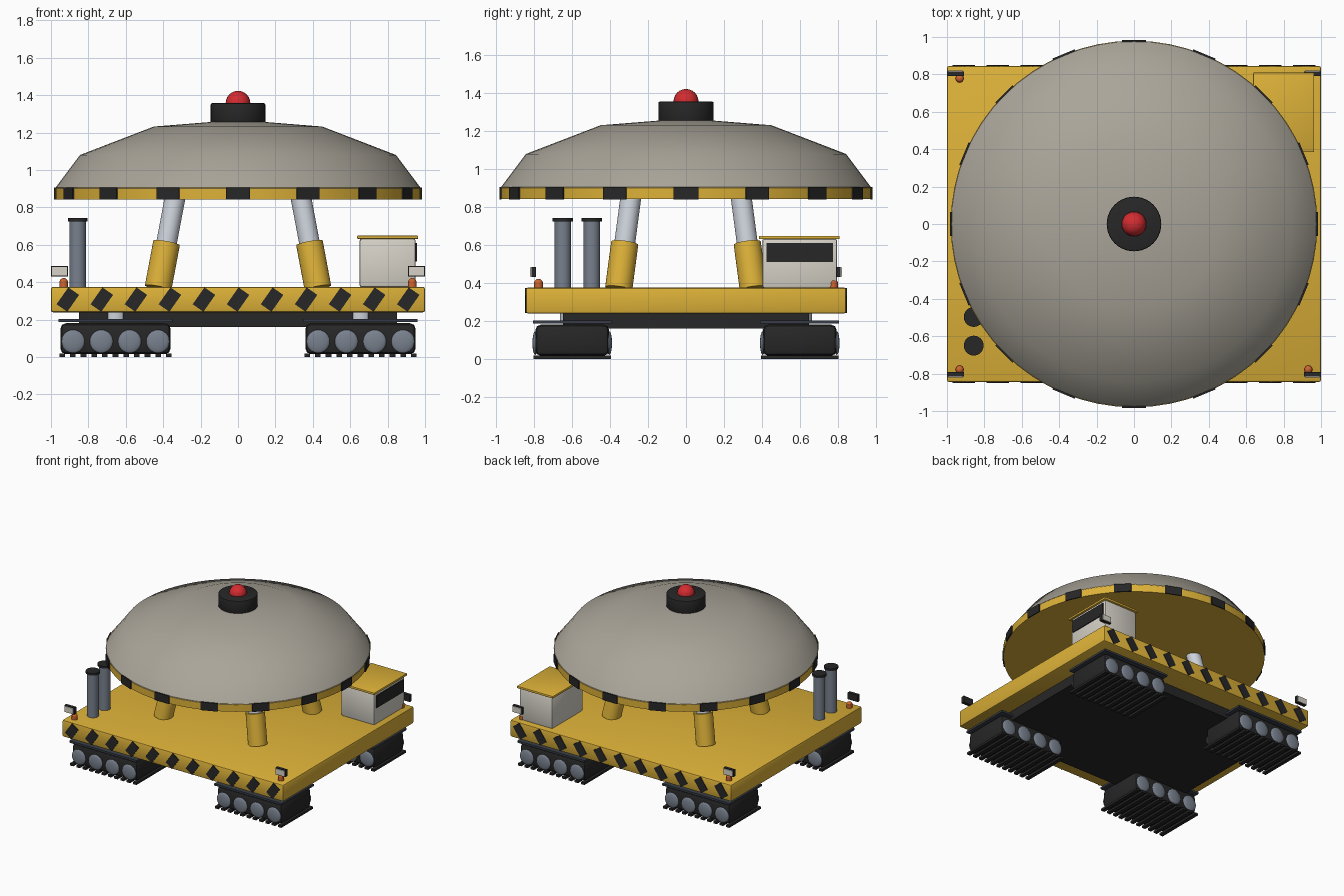
import bpy, bmesh, math
from mathutils import Vector, Matrix

if "Cube" in bpy.data.objects:
    bpy.data.objects.remove(bpy.data.objects["Cube"])


def mat(name, r, g, b):
    m = bpy.data.materials.new(name)
    m.diffuse_color = (r, g, b, 1)
    m.use_nodes = True
    m.node_tree.nodes["Principled BSDF"].inputs["Base Color"].default_value = m.diffuse_color
    return m


YELLOW = mat("safety yellow", 0.72, 0.44, 0.04)
BLACK = mat("black", 0.02, 0.02, 0.021)
CONCRETE = mat("warm grey", 0.40, 0.375, 0.32)
WHITE = mat("off white", 0.68, 0.65, 0.58)
STEEL = mat("steel", 0.19, 0.22, 0.27)
CHROME = mat("chrome", 0.60, 0.64, 0.70)
RED = mat("red", 0.65, 0.025, 0.03)
ORANGE = mat("orange", 0.62, 0.13, 0.03)
SLATE = mat("slate", 0.04, 0.048, 0.062)


def finish(bm, name, material, smooth=True):
    bmesh.ops.recalc_face_normals(bm, faces=bm.faces)
    me = bpy.data.meshes.new(name)
    bm.to_mesh(me)
    bm.free()
    ob = bpy.data.objects.new(name, me)
    bpy.context.collection.objects.link(ob)
    me.materials.append(material)
    if smooth:
        bpy.ops.object.select_all(action='DESELECT')
        ob.select_set(True)
        bpy.context.view_layer.objects.active = ob
        bpy.ops.object.shade_smooth_by_angle(angle=math.radians(35))
    return ob


def box(name, material, center, size, bevel=0, rot=None, segments=2):
    bm = bmesh.new()
    bmesh.ops.create_cube(bm, size=1)
    bmesh.ops.scale(bm, vec=size, verts=bm.verts)
    if bevel:
        bmesh.ops.bevel(bm, geom=bm.edges[:], offset=bevel, segments=segments,
                        profile=0.5, affect='EDGES')
    if rot:
        bmesh.ops.transform(bm, matrix=rot, verts=bm.verts)
    bmesh.ops.translate(bm, vec=center, verts=bm.verts)
    return finish(bm, name, material, bool(bevel))


def rod(name, material, a, b, r, n=32, bevel=0):
    a, b = Vector(a), Vector(b)
    d = b - a
    bm = bmesh.new()
    bmesh.ops.create_cone(bm, cap_ends=True, segments=n, radius1=r, radius2=r, depth=d.length)
    if bevel:
        rims = [e for e in bm.edges if abs(e.verts[0].co.z - e.verts[1].co.z) < 1e-5]
        bmesh.ops.bevel(bm, geom=rims, offset=bevel, segments=2, profile=0.5, affect='EDGES')
    m = Matrix.Translation((a + b) / 2) @ d.to_track_quat('Z', 'Y').to_matrix().to_4x4()
    bmesh.ops.transform(bm, matrix=m, verts=bm.verts)
    return finish(bm, name, material)


def ball(name, material, center, size, u=20, v=12):
    bm = bmesh.new()
    bmesh.ops.create_uvsphere(bm, u_segments=u, v_segments=v, radius=1)
    bmesh.ops.scale(bm, vec=size, verts=bm.verts)
    bmesh.ops.translate(bm, vec=center, verts=bm.verts)
    return finish(bm, name, material)


def lathe(name, material, profile, n=64):
    bm = bmesh.new()
    vs = [bm.verts.new((r, 0, z)) for r, z in profile]
    es = [bm.edges.new(p) for p in zip(vs, vs[1:])]
    bmesh.ops.spin(bm, geom=vs + es, cent=(0, 0, 0), axis=(0, 0, 1), angle=math.tau, steps=n)
    bmesh.ops.remove_doubles(bm, verts=bm.verts, dist=1e-4)
    return finish(bm, name, material)


# deck and chassis
box("deck", YELLOW, (0, 0, 0.307), (2.0, 1.69, 0.137), 0.012)
box("chassis", BLACK, (0, 0, 0.2), (1.7, 1.3, 0.08))

# slanted warning stripes on the front and back of the deck
for s in (-1, 1):
    for i in range(11):
        box("deck_stripe", BLACK, (-0.91 + i * 0.182, s * 0.846, 0.307), (0.07, 0.008, 0.11),
            rot=Matrix.Rotation(math.radians(35), 4, 'Y'))

# four crawler trucks
for sx in (-1, 1):
    for sy in (-1, 1):
        x, y = sx * 0.655, sy * 0.6
        box("track_body", BLACK, (x, y, 0.098), (0.59, 0.39, 0.165), 0.03)
        box("track_cover", SLATE, (x, y, 0.194), (0.61, 0.415, 0.016))
        rod("truck_pivot", CHROME, (x, y, 0.195), (x, y, 0.25), 0.065)
        for i in range(11):
            box("track_cleat", BLACK, (x + (i - 5) * 0.057, y, 0.009), (0.03, 0.41, 0.018))
        for i in range(4):
            for side in (-1, 1):
                ball("road_wheel", STEEL, (x + (i - 1.5) * 0.151, y + side * 0.195, 0.083),
                     (0.062, 0.015, 0.062))

# leaning hydraulic legs
for sx in (-1, 1):
    for sy in (-1, 1):
        a = Vector((sx * 0.427, sy * 0.355, 0.37))
        b = Vector((sx * 0.335, sy * 0.29, 0.86))
        rod("leg_sleeve", YELLOW, a, a.lerp(b, 0.49), 0.072)
        rod("leg_piston", CHROME, a.lerp(b, 0.4), b, 0.055)

# dome, rim and rim plates
lathe("dome", CONCRETE, [(0.98, 0.9), (0.845, 1.08), (0.45, 1.232), (0, 1.268)])
lathe("dome_rim", YELLOW, [(0, 0.842), (0.978, 0.842), (0.978, 0.905), (0, 0.905)])
for i in range(16):
    a = i * math.tau / 16
    box("rim_plate", BLACK, (0.979 * math.cos(a), 0.979 * math.sin(a), 0.874),
        (0.01, 0.13, 0.066), rot=Matrix.Rotation(a, 4, 'Z'))

# beacon
rod("beacon_base", BLACK, (0, 0, 1.25), (0, 0, 1.357), 0.146, 40, 0.008)
ball("beacon_lamp", RED, (0, 0, 1.357), (0.066, 0.066, 0.066))

# exhaust stacks
for y in (-0.65, -0.497):
    rod("exhaust_stack", STEEL, (-0.857, y, 0.37), (-0.857, y, 0.73), 0.044)
    rod("exhaust_cap", BLACK, (-0.857, y, 0.725), (-0.857, y, 0.742), 0.053)

# cabin
box("cabin", WHITE, (0.8, 0.6, 0.503), (0.3, 0.395, 0.26), 0.012)
box("cabin_roof", YELLOW, (0.8, 0.597, 0.64), (0.325, 0.425, 0.018), 0.004)
box("cabin_window", BLACK, (0.953, 0.6, 0.56), (0.009, 0.35, 0.1))

# corner floodlights and marker lamps
for sx in (-1, 1):
    for sy in (-1, 1):
        box("floodlight", BLACK, (sx * 0.954, sy * 0.803, 0.458), (0.09, 0.026, 0.055))
        box("floodlight_lens", WHITE, (sx * 0.954, sy * 0.818, 0.458), (0.08, 0.008, 0.046))
        rod("marker_base", ORANGE, (sx * 0.932, sy * 0.778, 0.37),
            (sx * 0.932, sy * 0.778, 0.405), 0.023, 16)
        ball("marker_lamp", ORANGE, (sx * 0.932, sy * 0.778, 0.402), (0.022, 0.022, 0.02), 16, 8)
